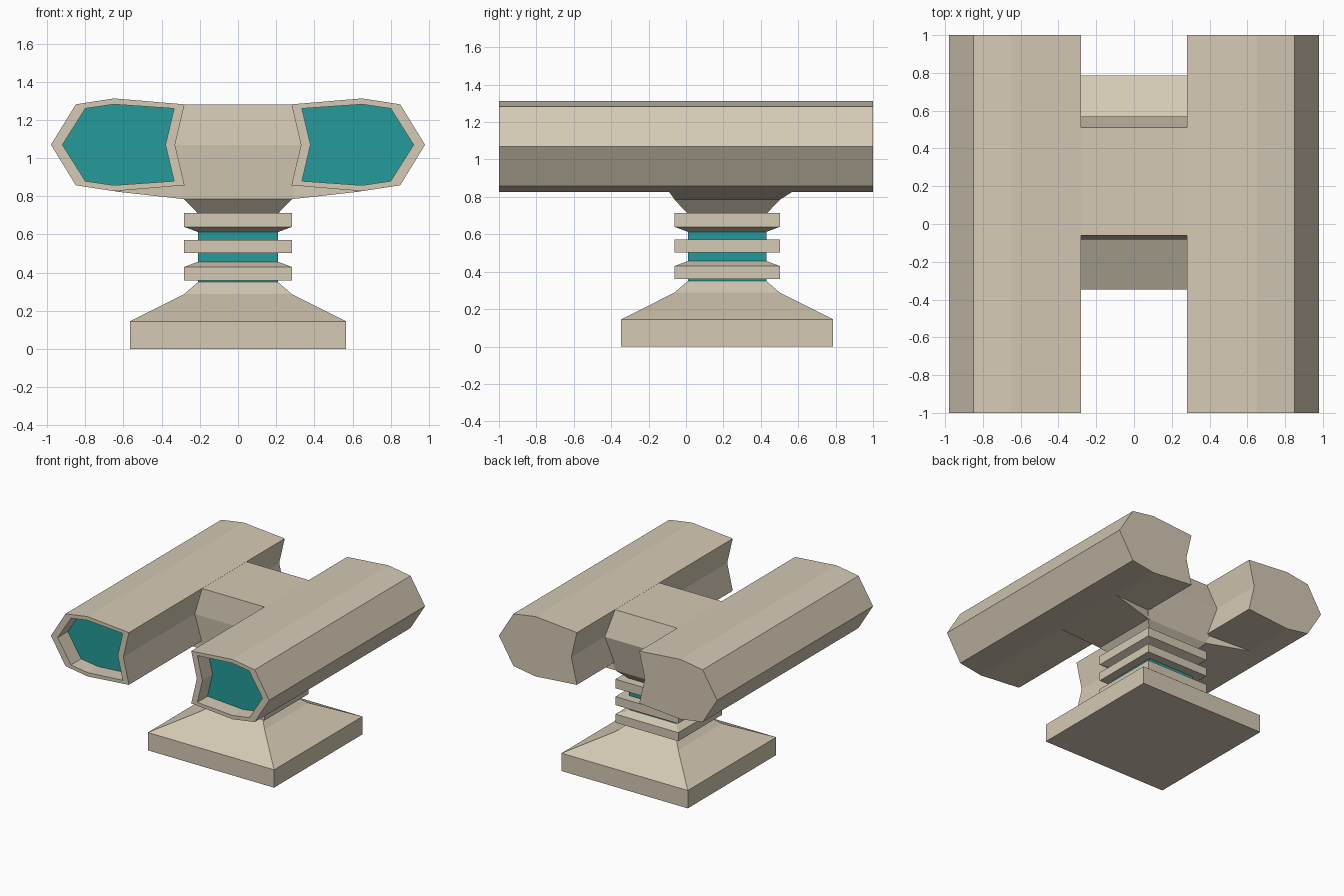
import bpy, bmesh

if "Cube" in bpy.data.objects:
    bpy.data.objects.remove(bpy.data.objects["Cube"])


def material(name, rgb):
    m = bpy.data.materials.new(name)
    m.diffuse_color = (*rgb, 1)
    m.use_nodes = True
    m.node_tree.nodes["Principled BSDF"].inputs["Base Color"].default_value = m.diffuse_color
    return m


BEIGE = material("beige", (0.66, 0.585, 0.46))
TEAL = material("teal", (0.018, 0.33, 0.32))
CY = 0.22  # y centre of the stand


def loft(name, loops, mats, mirror=False, last_mat=0):
    """Skin a list of equal-length point loops and cap both ends."""
    bm = bmesh.new()
    rings = [[bm.verts.new(p) for p in loop] for loop in loops]
    n = len(rings[0])
    for a, b in zip(rings, rings[1:]):
        for i in range(n):
            j = (i + 1) % n
            bm.faces.new((a[i], a[j], b[j], b[i]))
    bm.faces.new(rings[0][::-1])
    bm.faces.new(rings[-1]).material_index = last_mat
    bmesh.ops.recalc_face_normals(bm, faces=bm.faces)
    me = bpy.data.meshes.new(name)
    bm.to_mesh(me)
    bm.free()
    for m in mats:
        me.materials.append(m)
    ob = bpy.data.objects.new(name, me)
    bpy.context.collection.objects.link(ob)
    if mirror:
        ob.modifiers.new("mirror", "MIRROR").use_mirror_merge = False
    return ob


def rect(hx, y0, y1, z):
    return [(-hx, y0, z), (hx, y0, z), (hx, y1, z), (-hx, y1, z)]


def square(h, z):
    return rect(h, CY - h, CY + h, z)


def at_y(profile, y):
    return [(x, y, z) for x, z in profile]


# twin pods with recessed teal fronts
outer = [(0.98, 1.07), (0.85, 1.282), (0.65, 1.313), (0.28, 1.282),
         (0.33, 1.07), (0.28, 0.858), (0.65, 0.827), (0.85, 0.858)]
inner = [(0.92, 1.07), (0.80, 1.26), (0.65, 1.282), (0.335, 1.26),
         (0.38, 1.07), (0.335, 0.88), (0.65, 0.858), (0.80, 0.88)]
loft("pods", [at_y(outer, 1), at_y(outer, -1), at_y(inner, -1), at_y(inner, -0.87)],
     [BEIGE, TEAL], mirror=True, last_mat=1)

# bridge between the pods, tapering down into the neck
loft("bridge", [rect(0.282, -0.06, 0.51, 1.281), rect(0.335, -0.083, 0.57, 1.07),
                rect(0.282, -0.062, 0.503, 0.785), square(0.21, 0.71)], [BEIGE])

# wedge braces under the pods
loft("braces", [[(0.25, y, 0.785), (0.28, y, 0.785), (0.65, t, 0.826), (0.28, y, 0.865)]
                for y, t in ((-0.06, -0.09), (0.502, 0.567))], [BEIGE], mirror=True)

# teal core of the neck
loft("neck_core", [square(0.21, 0.33), square(0.21, 0.72)], [TEAL])

# neck collars
loft("upper_collar", [square(0.21, 0.613), square(0.282, 0.64), square(0.282, 0.713)], [BEIGE])
loft("middle_collar", [square(0.282, 0.503), square(0.282, 0.572)], [BEIGE])
loft("lower_collar", [square(0.282, 0.36), square(0.282, 0.43), square(0.21, 0.457)], [BEIGE])

# flared foot
loft("foot", [square(0.567, 0), square(0.567, 0.145), square(0.282, 0.288),
              square(0.21, 0.35)], [BEIGE])
